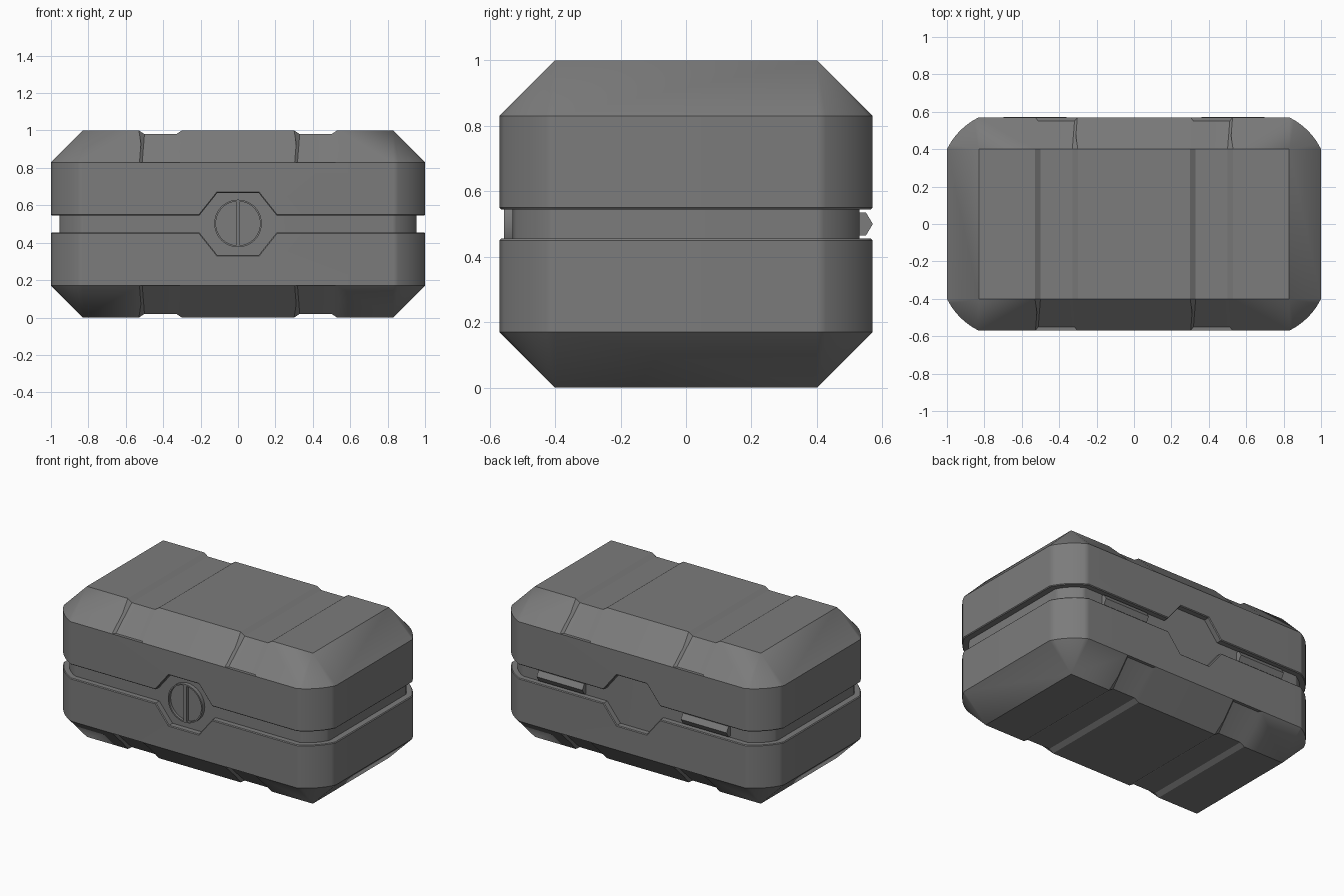
import bpy, bmesh, math
from mathutils import Matrix

if "Cube" in bpy.data.objects:
    bpy.data.objects.remove(bpy.data.objects["Cube"])

grey = bpy.data.materials.new("dark_grey")
grey.diffuse_color = (.2, .2, .2, 1)
grey.use_nodes = True
grey.node_tree.nodes["Principled BSDF"].inputs["Base Color"].default_value = grey.diffuse_color


def loft(name, rings):
    """Skin a stack of equal-length point rings and cap both ends."""
    bm = bmesh.new()
    rows = [[bm.verts.new(p) for p in ring] for ring in rings]
    n = len(rows[0])
    for a, b in zip(rows, rows[1:]):
        for i in range(n):
            bm.faces.new((a[i], a[(i + 1) % n], b[(i + 1) % n], b[i]))
    bm.faces.new(rows[0])
    bm.faces.new(rows[-1])
    bmesh.ops.remove_doubles(bm, verts=bm.verts, dist=1e-5)
    bmesh.ops.recalc_face_normals(bm, faces=bm.faces)
    me = bpy.data.meshes.new(name)
    bm.to_mesh(me)
    bm.free()
    me.materials.append(grey)
    ob = bpy.data.objects.new(name, me)
    bpy.context.collection.objects.link(ob)
    return ob


def activate(ob):
    bpy.ops.object.select_all(action='DESELECT')
    ob.select_set(True)
    bpy.context.view_layer.objects.active = ob


def cut(ob, cutter):
    mod = ob.modifiers.new("cut", 'BOOLEAN')
    mod.operation, mod.solver, mod.object = 'DIFFERENCE', 'EXACT', cutter
    activate(ob)
    bpy.ops.object.modifier_apply(modifier=mod.name)
    bpy.data.objects.remove(cutter)


def smooth(ob):
    activate(ob)
    bpy.ops.object.shade_smooth_by_angle(angle=math.radians(30))
    ob.modifiers.new("flat_panels", 'WEIGHTED_NORMAL').keep_sharp = True


def rounded(cx, cy, r, z, seg=8):
    """Rectangle with shallow arc corners; the arc spans r beyond (cx, cy)."""
    bulge = math.radians(19)                     # half angle of each arc
    big = r * math.sqrt(.5) / math.sin(bulge)    # arc radius
    back = r * math.sqrt(.5) - big * math.cos(bulge)
    pts = []
    for k, (sx, sy) in enumerate(((1, 1), (-1, 1), (-1, -1), (1, -1))):
        mid = math.pi / 4 + k * math.pi / 2
        for i in range(seg + 1):
            a = mid + bulge * (2 * i / seg - 1)
            pts.append((sx * cx + back * math.cos(mid) + big * math.cos(a),
                        sy * cy + back * math.sin(mid) + big * math.sin(a), z))
    return pts


# Upper shell: walls tapering to a sharp-cornered top
upper = loft("upper_shell", [rounded(.83, .40, r, z) for r, z in
                             ((.165, .545), (.17, .55), (.17, .83), (0, 1.0))])

# Strap grooves over the top and down both chamfers
for cx in (-.415, .415):
    rings = []
    for y, z, dy, w, w2 in ((-.55, .83, -.06, .097, .142), (-.4, .98, 0, .085, .175),
                            (.4, .98, 0, .085, .175), (.55, .83, .06, .097, .142)):
        top = z if dy else z + .06
        rings.append([(cx - w, y, z), (cx + w, y, z),
                      (cx + w2, y + dy, top), (cx - w2, y + dy, top)])
    cut(upper, loft("groove_cutter", rings))

# Angular notches, front and back, with a fine bevelled rim
for s in (-1, 1):
    rings = []
    for y, d in ((.52, 0), (.565, 0), (.61, .045)):
        top, low, z = .11 + .48 * d, .243 + 1.28 * d, .667 + d
        rings.append([(-low, s * y, .5), (-top, s * y, z),
                      (top, s * y, z), (low, s * y, .5)])
    cut(upper, loft("notch_cutter", rings))

# Lower shell is the mirror image
lower = bpy.data.objects.new("lower_shell", upper.data.copy())
bpy.context.collection.objects.link(lower)
lower.data.transform(Matrix.Translation((0, 0, 1)) @ Matrix.Diagonal((1, 1, -1, 1)))
lower.data.flip_normals()
smooth(upper)
smooth(lower)

# Recessed core seen in the seam and notches
core = loft("inner_core", [rounded(.825, .40, .13, z) for z in (.3, .7)])
smooth(core)


# Round front latch with two half-moon recesses either side of a bar
def circle(r, y):
    return [(r * math.cos(a), y, .503 + r * math.sin(a))
            for a in (math.tau * i / 48 for i in range(48))]


latch = loft("front_latch", [circle(.127, -.52), circle(.127, -.556)])
for s in (-1, 1):
    a0 = math.acos(.012 / .118)
    arc = [-a0 + 2 * a0 * i / 24 for i in range(25)]
    cut(latch, loft("recess_cutter", [
        [(s * .118 * math.cos(a), y, .503 + .118 * math.sin(a)) for a in arc]
        for y in (-.6, -.538)]))
smooth(latch)

# Back hinges with a pointed profile
profile = ((.52, .465), (.55, .465), (.571, .5), (.55, .535), (.52, .535))
for side, cx in (("left", -.53), ("right", .53)):
    loft("hinge_" + side, [[(cx + dx, y, z) for y, z in profile] for dx in (-.168, .168)])
